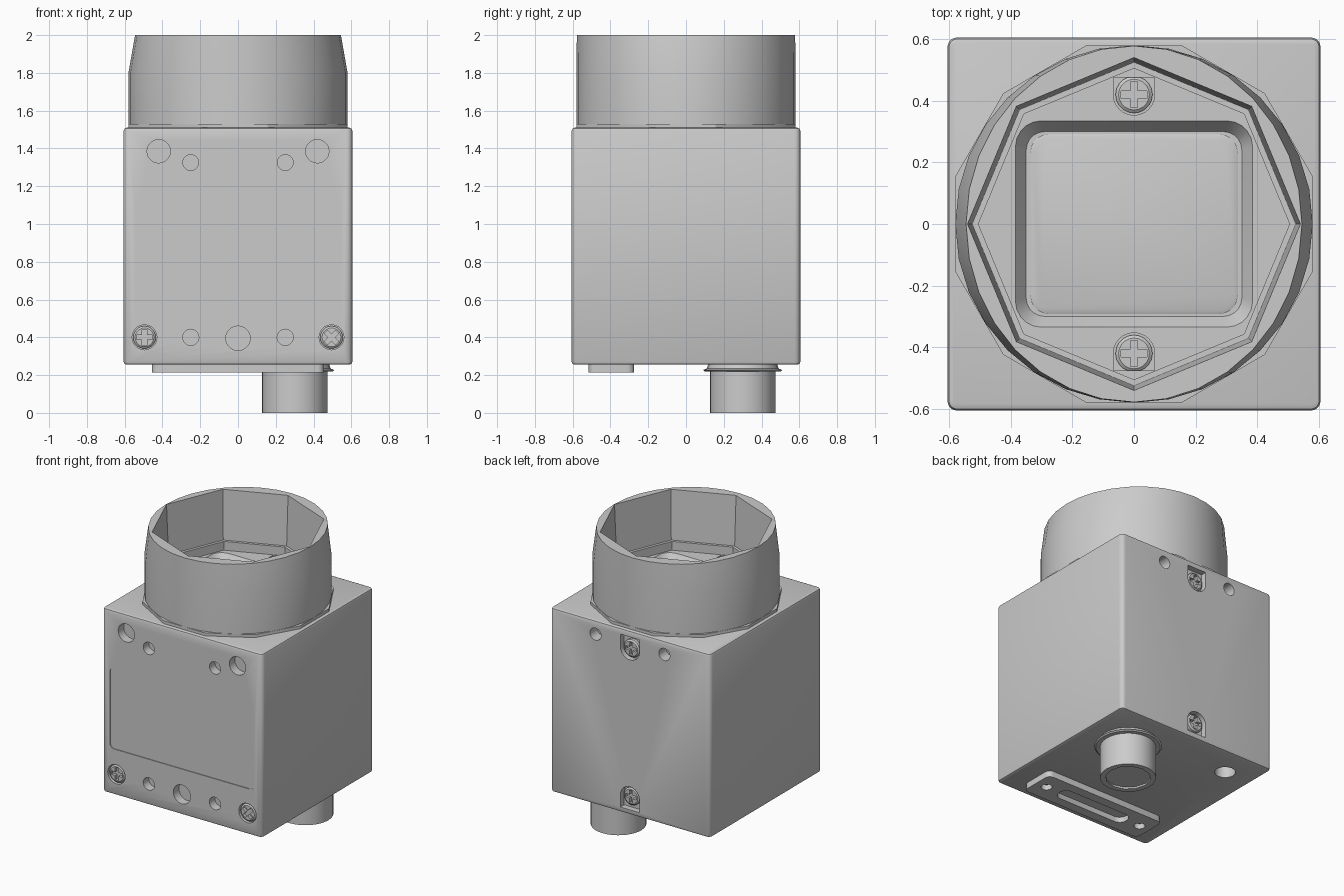
import bpy, bmesh
from math import pi, sin, cos
from mathutils import Matrix, Vector

if "Cube" in bpy.data.objects:
    bpy.data.objects.remove(bpy.data.objects["Cube"])

grey = bpy.data.materials.new("housing grey")
grey.use_nodes = True
grey.diffuse_color = (0.6, 0.6, 0.6, 1)
grey.node_tree.nodes["Principled BSDF"].inputs["Base Color"].default_value = (0.6, 0.6, 0.6, 1)

HALF, BOTTOM_Z, TOP_Z = 0.605, 0.255, 1.51


def frame(u, v, w, origin):
    """Local axes on a face: u across, v up, w outward."""
    m = Matrix((u, v, w)).transposed().to_4x4()
    m.translation = origin
    return m


TOP = Matrix.Identity(4)
FRONT = frame((1, 0, 0), (0, 0, 1), (0, -1, 0), (0, -HALF, 0))
BACK = frame((-1, 0, 0), (0, 0, 1), (0, 1, 0), (0, HALF, 0))
UNDER = frame((1, 0, 0), (0, -1, 0), (0, 0, -1), (0, 0, BOTTOM_Z))


def circle(r, n=24, u=0, v=0, turn=0, ry=None):
    ry = ry or r
    return [(u + r * cos(turn + 2 * pi * i / n), v + ry * sin(turn + 2 * pi * i / n))
            for i in range(n)]


def rounded(hu, hv, r, u=0, v=0, seg=5):
    pts = []
    for q, (su, sv) in enumerate(((1, 1), (-1, 1), (-1, -1), (1, -1))):
        for i in range(seg + 1):
            a = (q + i / seg) * pi / 2
            pts.append((u + su * (hu - r) + r * cos(a), v + sv * (hv - r) + r * sin(a)))
    return pts


def u_slot(r, length, u, v, flip):
    """Half-round outline with a flat end, flat side towards flip * v."""
    pts = [(r * cos(pi + pi * i / 12), r * sin(pi + pi * i / 12)) for i in range(13)]
    pts += [(r, length), (-r, length)]
    return [(u + flip * a, v + flip * b) for a, b in pts]


def plus(arm, half, u, v, turn):
    quarter = [(arm, -half), (arm, half), (half, half)]
    pts = []
    for q in range(4):
        a = turn + q * pi / 2
        pts += [(u + x * cos(a) - y * sin(a), v + x * sin(a) + y * cos(a)) for x, y in quarter]
    return pts


def loft(name, rings, m=TOP):
    """Closed solid through (outline, height) rings."""
    bm = bmesh.new()
    loops = [[bm.verts.new(m @ Vector((a, b, w))) for a, b in pts] for pts, w in rings]
    n = len(loops[0])
    for lo, hi in zip(loops, loops[1:]):
        for i in range(n):
            j = (i + 1) % n
            bm.faces.new((lo[i], lo[j], hi[j], hi[i]))
    bm.faces.new(loops[0][::-1])
    bm.faces.new(loops[-1])
    bmesh.ops.recalc_face_normals(bm, faces=bm.faces)
    mesh = bpy.data.meshes.new(name)
    bm.to_mesh(mesh)
    bm.free()
    mesh.materials.append(grey)
    ob = bpy.data.objects.new(name, mesh)
    bpy.context.collection.objects.link(ob)
    return ob


def prism(name, pts, w0, w1, m=TOP):
    return loft(name, [(pts, w0), (pts, w1)], m)


def activate(ob):
    bpy.ops.object.select_all(action='DESELECT')
    ob.select_set(True)
    bpy.context.view_layer.objects.active = ob


def cut(ob, cutters):
    activate(ob)
    for c in cutters:
        mod = ob.modifiers.new("cut", 'BOOLEAN')
        mod.operation, mod.solver, mod.object = 'DIFFERENCE', 'EXACT', c
        bpy.ops.object.modifier_apply(modifier=mod.name)
        bpy.data.objects.remove(c)


def pocket(pts, depth, m, surface=0):
    return prism("cutter", pts, surface - depth, surface + 0.05, m)


def screw(name, u, v, top, m, turn=0):
    """Cross-head screw whose head ends at height top."""
    head = loft(name, [(circle(0.06, 20, u, v), top - 0.05),
                       (circle(0.06, 20, u, v), top - 0.008),
                       (circle(0.05, 20, u, v), top)], m)
    cut(head, [pocket(plus(0.042, 0.012, u, v, turn), 0.02, m, top)])


# Main housing
body = prism("housing", rounded(HALF, HALF, 0.03), BOTTOM_Z, TOP_Z)
bm = bmesh.new()
bm.from_mesh(body.data)
ends = [e for e in bm.edges if abs(e.verts[0].co.z - e.verts[1].co.z) < 1e-4]
bmesh.ops.bevel(bm, geom=ends, offset=0.016, segments=2, profile=0.5, affect='EDGES')
bm.to_mesh(body.data)
bm.free()

# Front panel, indicator holes and screw seats
cutters = [pocket(rounded(0.545, 0.277, 0.035, 0, 0.845), 0.005, FRONT),
           pocket(circle(0.065, 20, 0, 0.395), 0.06, FRONT)]
for s in (-1, 1):
    cutters += [pocket(circle(r, 20, s * u, v), d, FRONT) for u, v, r, d in (
        (0.42, 1.385, 0.062, 0.06), (0.25, 1.325, 0.042, 0.06),
        (0.25, 0.4, 0.043, 0.06), (0.495, 0.4, 0.066, 0.03))]
    # Back holes and open-ended screw seats
    cutters.append(pocket(circle(0.042, 20, s * 0.26, 1.42), 0.08, BACK))
back_screws = ((1.385, 1), (0.375, -1))
cutters += [pocket(u_slot(0.072, 0.085, 0, v, f), 0.04, BACK) for v, f in back_screws]
# Mounting hole underneath
cutters.append(pocket(circle(0.065, 20, -0.4, -0.4), 0.08, UNDER))
cut(body, cutters)

for side, s in (("right", -1), ("left", 1)):
    screw("front_screw_" + side, s * 0.495, 0.4, -0.004, FRONT, pi / 4 if s > 0 else 0)
for (v, f), label in zip(back_screws, ("upper", "lower")):
    screw("back_screw_" + label, 0, v, -0.012, BACK)

# Mount flange under the barrel
prism("mount_flange", circle(0.6, 12, turn=pi / 12), 1.5, 1.53)

# Barrel with an eight-sided bore, rectangular window well and screw seats
FLOOR = 1.6
barrel = loft("barrel", [(circle(0.58, 32), 1.5), (circle(0.58, 32), 1.8),
                         (circle(0.545, 32, ry=0.578), 2.0)])
bore = loft("cutter", [(circle(0.525, 8), 1.66), (circle(0.54, 8), 2.0), (circle(0.54, 8), 2.1)])
lower_bore = prism("cutter", circle(0.505, 8), FLOOR, 1.7)
well = loft("cutter", [(rounded(0.35, 0.3, 0.06), FLOOR - 0.05),
                       (rounded(0.385, 0.335, 0.085), FLOOR),
                       (rounded(0.385, 0.335, 0.085), FLOOR + 0.02)])
seats = [pocket(u_slot(0.067, 0.055, 0, s * 0.42, s), 0.03, TOP, FLOOR) for s in (-1, 1)]
cut(barrel, [bore, lower_bore, well] + seats)
for label, s in (("front", -1), ("rear", 1)):
    screw("mount_screw_" + label, 0, s * 0.42, FLOOR - 0.005, TOP)

# Sensor window in the well
loft("sensor_window", [(rounded(0.337, 0.292, 0.06), FLOOR - 0.055),
                       (rounded(0.337, 0.292, 0.06), FLOOR - 0.045),
                       (rounded(0.325, 0.28, 0.055), FLOOR - 0.04)])

# Socket plate underneath with a long port and two screw holes
plate = prism("socket_plate", rounded(0.455, 0.12, 0.035, 0, 0.395), -0.01, 0.042, UNDER)
port = [pocket(rounded(0.27, 0.055, 0.05, 0, 0.395), 0.036, UNDER, 0.042)]
port += [pocket(circle(0.035, 16, s * 0.375, 0.395), 0.036, UNDER, 0.042) for s in (-1, 1)]
cut(plate, port)

# Round connector with collar and recessed end
cx, cv = 0.3, -0.3
loft("connector_collar", [(circle(0.18, 24, cx, cv), -0.01), (circle(0.19, 24, cx, cv), 0.02),
                          (circle(0.21, 24, cx, cv), 0.028), (circle(0.2, 24, cx, cv), 0.036)], UNDER)
plug = prism("connector", circle(0.173, 32, cx, cv), -0.01, BOTTOM_Z, UNDER)
cut(plug, [pocket(circle(0.14, 12, cx, cv), 0.012, UNDER, BOTTOM_Z)])

for ob in list(bpy.context.collection.objects):
    if ob.type == 'MESH' and grey.name in ob.data.materials:
        activate(ob)
        bpy.ops.object.shade_smooth_by_angle(angle=pi / 6)
